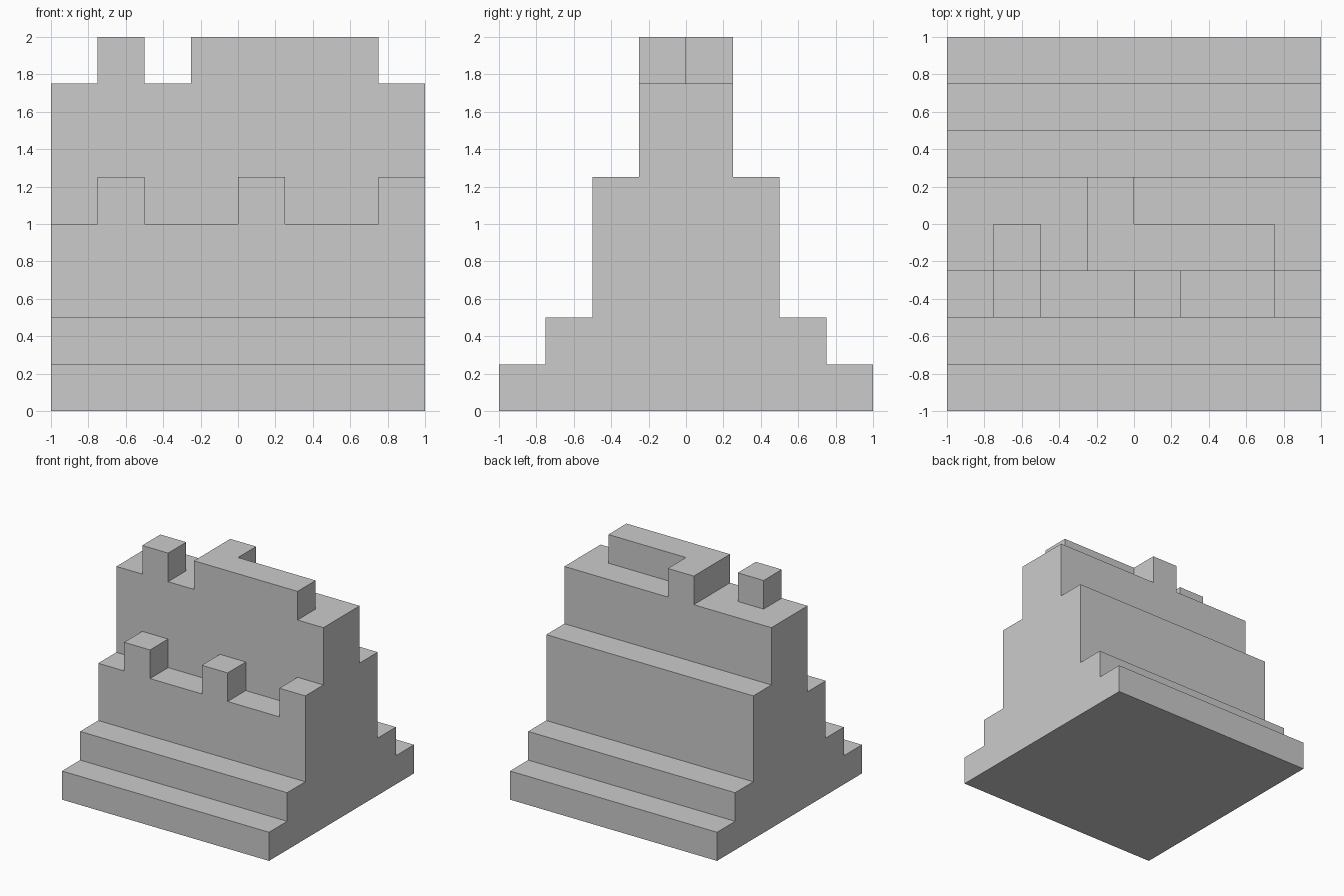
import bpy, bmesh
from mathutils import Vector

if "Cube" in bpy.data.objects:
    bpy.data.objects.remove(bpy.data.objects["Cube"])


def prisms(name, outlines, sweep):
    """Closed prisms made by sweeping each flat outline along a vector."""
    bm = bmesh.new()
    for pts in outlines:
        face = bm.faces.new([bm.verts.new(p) for p in pts])
        ext = bmesh.ops.extrude_face_region(bm, geom=[face], use_keep_orig=True)
        top = [v for v in ext["geom"] if isinstance(v, bmesh.types.BMVert)]
        bmesh.ops.translate(bm, verts=top, vec=Vector(sweep))
    bmesh.ops.recalc_face_normals(bm, faces=bm.faces)
    mesh = bpy.data.meshes.new(name)
    bm.to_mesh(mesh)
    bm.free()
    ob = bpy.data.objects.new(name, mesh)
    bpy.context.collection.objects.link(ob)
    return ob


def rect(x0, x1, y0, y1, z):
    return [(x0, y0, z), (x1, y0, z), (x1, y1, z), (x0, y1, z)]


# Stepped wall: side profile swept across the full width (front walk is lower)
front = [(-1, 0), (-1, .25), (-.75, .25), (-.75, .5), (-.5, .5),
         (-.5, 1), (-.25, 1), (-.25, 1.75)]
back = [(.25, 1.75), (.25, 1.25), (.5, 1.25), (.5, .5),
        (.75, .5), (.75, .25), (1, .25), (1, 0)]
wall = prisms("stepped_wall", [[(-1, y, z) for y, z in front + back]], (2, 0, 0))

# Merlons along the front walk, sunk slightly into the wall
walk_merlons = prisms(
    "front_merlons",
    [rect(x, x + .25, -.5, -.25, .9) for x in (-.75, 0, .75)], (0, 0, .35))

# Roof pieces: a small block and an L-shaped parapet
parapet = [(-.25, -.25), (.75, -.25), (.75, 0), (0, 0), (0, .25), (-.25, .25)]
roof_parts = prisms(
    "roof_parapet",
    [rect(-.75, -.5, -.25, 0, 1.65), [(x, y, 1.65) for x, y in parapet]],
    (0, 0, .35))

# Fuse everything into one clean solid
for part in (walk_merlons, roof_parts):
    mod = wall.modifiers.new("join_" + part.name, 'BOOLEAN')
    mod.operation = 'UNION'
    mod.solver = 'EXACT'
    mod.object = part
flat = wall.modifiers.new("merge_flat_faces", 'DECIMATE')
flat.decimate_type = 'DISSOLVE'
flat.angle_limit = 0.01

# Bake the result and drop the helper blocks
graph = bpy.context.evaluated_depsgraph_get()
baked = bpy.data.meshes.new_from_object(wall.evaluated_get(graph))
wall.modifiers.clear()
wall.data = baked
for part in (walk_merlons, roof_parts):
    bpy.data.objects.remove(part)
